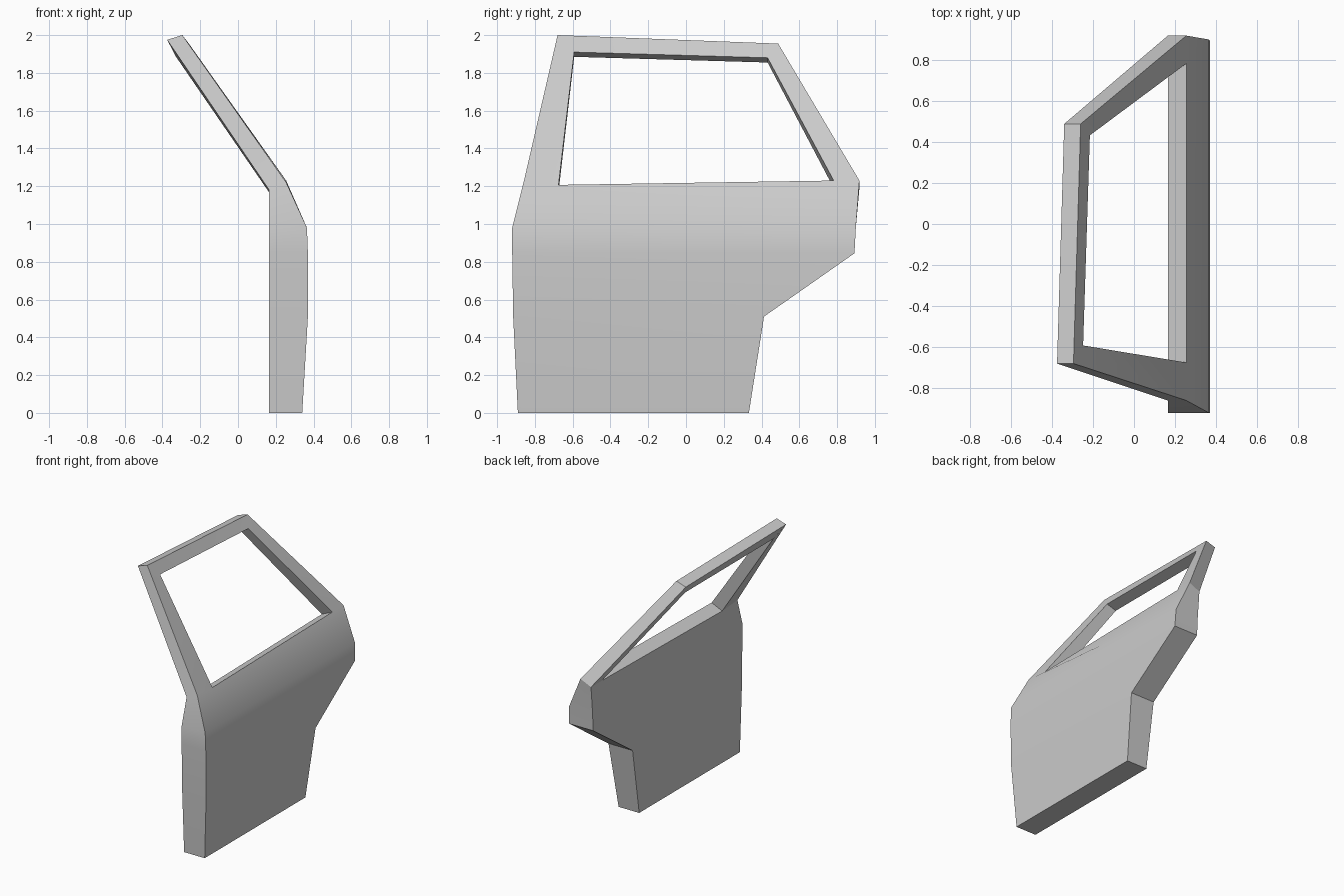
import bpy, bmesh

if "Cube" in bpy.data.objects:
    bpy.data.objects.remove(bpy.data.objects["Cube"])

# Panel cross rows, bottom to sill: x, front y, front z, rear y, rear z
rows = [(0.34, -0.89, 0.0, 0.333, 0.0),
        (0.37, -0.915, 0.51, 0.413, 0.51),
        (0.37, -0.92, 0.845, 0.892, 0.845),
        (0.365, -0.92, 0.98, 0.899, 0.98),
        (0.255, -0.86, 1.22, 0.918, 1.23)]
# Window frame corners on the outer skin
top_f, top_r = (-0.295, -0.68, 2.0), (-0.26, 0.488, 1.955)
win_top_f, win_top_r = (-0.248, -0.592, 1.91), (-0.215, 0.432, 1.88)
sill_f, sill_r = (0.255, -0.675, 1.207), (0.255, 0.782, 1.23)

bm = bmesh.new()
pairs = {}


def add(p, inner):
    """Make an outer vertex and its matching inner-skin vertex."""
    v = bm.verts.new(p)
    pairs[v] = bm.verts.new(inner)
    return v


def frame_vert(p):
    return add(p, (p[0] - 0.08, p[1], p[2] - 0.025))


def sill_vert(p):
    return add(p, (0.165, p[1], p[2] - 0.04))


# Body panel
front, rear = [], []
for i, (x, yf, zf, yr, zr) in enumerate(rows):
    drop = 0.04 if i == 4 else 0.0
    front.append(add((x, yf, zf), (0.165, yf, zf - drop)))
    rear.append(add((x, yr, zr), (0.165, yr, zr - drop)))
sf, sr = sill_vert(sill_f), sill_vert(sill_r)
outer = [bm.faces.new((front[i], rear[i], rear[i + 1], front[i + 1])) for i in range(3)]
outer.append(bm.faces.new((front[3], rear[3], rear[4], sr, sf, front[4])))

# Window frame: front pillar, roof rail, rear pillar
tf, tr, wf, wr = [frame_vert(p) for p in (top_f, top_r, win_top_f, win_top_r)]
for quad in ((front[4], sf, wf, tf), (tf, wf, wr, tr), (tr, wr, sr, rear[4])):
    outer.append(bm.faces.new(quad))

# Inner skin, then side walls around the outline and the window opening
rim = [tuple(e.verts) for e in bm.edges if e.is_boundary]
for f in outer:
    bm.faces.new([pairs[v] for v in reversed(f.verts[:])])
for a, b in rim:
    bm.faces.new((a, b, pairs[b], pairs[a]))
bmesh.ops.recalc_face_normals(bm, faces=bm.faces[:])

mesh = bpy.data.meshes.new("car_door")
bm.to_mesh(mesh)
bm.free()
door = bpy.data.objects.new("car_door", mesh)
bpy.context.collection.objects.link(door)
bpy.context.view_layer.objects.active = door
door.select_set(True)
bpy.ops.object.shade_smooth_by_angle(angle=0.52)
